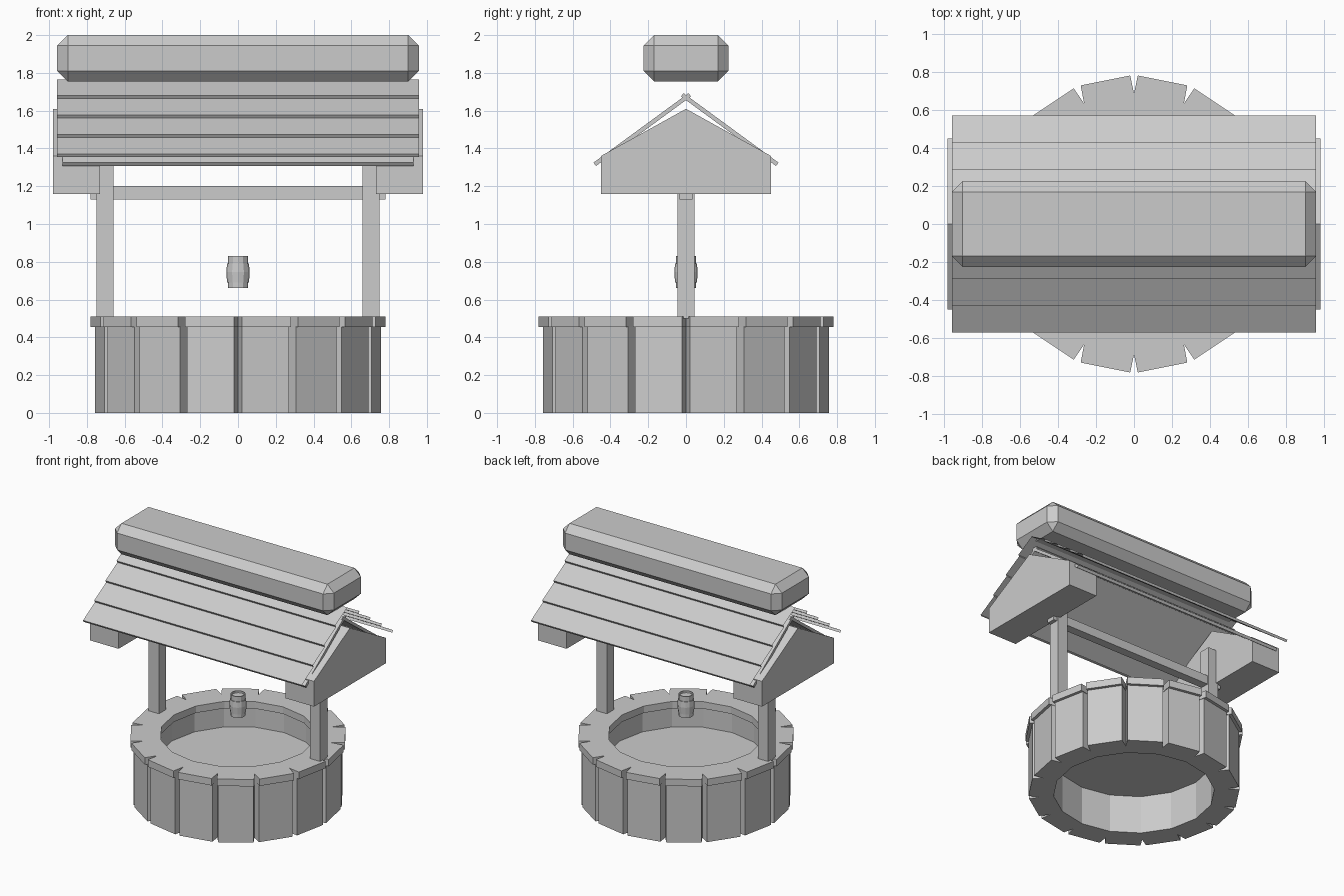
import bpy, bmesh
from math import sin, cos, pi, hypot

if "Cube" in bpy.data.objects:
    bpy.data.objects.remove(bpy.data.objects["Cube"])


def finish(bm, name, fix=True):
    if fix:
        bmesh.ops.recalc_face_normals(bm, faces=bm.faces)
    me = bpy.data.meshes.new(name)
    bm.to_mesh(me)
    bm.free()
    ob = bpy.data.objects.new(name, me)
    bpy.context.collection.objects.link(ob)
    return ob


def box(name, lo, hi, bevel=0):
    bm = bmesh.new()
    bmesh.ops.create_cube(bm, size=1)
    for v in bm.verts:
        v.co = [(a + b) / 2 + c * (b - a) for a, b, c in zip(lo, hi, v.co)]
    if bevel:
        bmesh.ops.bevel(bm, geom=bm.edges[:], offset=bevel, segments=1,
                        affect='EDGES', profile=0.5)
    return finish(bm, name)


def extrude_x(name, profile, x0, x1, closed=True):
    """Sweep a (y, z) profile along x; an open profile makes a bare sheet."""
    bm = bmesh.new()
    a = [bm.verts.new((x0, y, z)) for y, z in profile]
    b = [bm.verts.new((x1, y, z)) for y, z in profile]
    n = len(a)
    for i in range(n if closed else n - 1):
        j = (i + 1) % n
        bm.faces.new((a[i], b[i], b[j], a[j]))
    if closed:
        bm.faces.new(a)
        bm.faces.new(b)
    return finish(bm, name, closed)


def stone_ring(name, r_in, r_notch, r_out, z0, z1, n=16, gap=0.02):
    """Ring of stone blocks with a V-shaped joint between neighbours."""
    bm = bmesh.new()
    step, d = 2 * pi / n, gap / r_out

    def pair(r, t):
        return [bm.verts.new((r * cos(t), r * sin(t), z)) for z in (z0, z1)]

    inner = [pair(r_in, k * step) for k in range(n)]
    notch = [pair(r_notch, k * step) for k in range(n)]
    for k in range(n):
        m = (k + 1) % n
        c0 = pair(r_out, k * step + d)
        c1 = pair(r_out, (k + 1) * step - d)
        loop = [inner[k], notch[k], c0, c1, notch[m], inner[m]]
        for p, q in ((1, 2), (2, 3), (3, 4), (5, 0)):
            p, q = loop[p], loop[q]
            bm.faces.new((p[0], q[0], q[1], p[1]))
        bm.faces.new([p[0] for p in reversed(loop)])
        bm.faces.new([p[1] for p in loop])
    return finish(bm, name)


def lathe(name, profile, n, z_off=0):
    """Revolve (radius, z) points; both ends are capped."""
    bm = bmesh.new()
    rings = [[bm.verts.new((r * cos(2 * pi * k / n), r * sin(2 * pi * k / n), z + z_off))
              for k in range(n)] for r, z in profile]
    for a, b in zip(rings, rings[1:]):
        for k in range(n):
            m = (k + 1) % n
            bm.faces.new((a[k], a[m], b[m], b[k]))
    bm.faces.new(rings[0])
    bm.faces.new(rings[-1])
    return finish(bm, name)


# Stone base and capping rim
stone_ring("well_wall", 0.578, 0.675, 0.757, 0, 0.455)
stone_ring("well_rim", 0.562, 0.685, 0.78, 0.455, 0.51)

# Water surface
bm = bmesh.new()
bmesh.ops.create_circle(bm, cap_ends=True, segments=16, radius=0.578)
for v in bm.verts:
    v.co.z = 0.30
finish(bm, "water", False)

# Hanging bucket, with a recessed top
lathe("bucket", [(0.054, 0.66), (0.054, 0.69), (0.058, 0.69), (0.062, 0.745),
                 (0.058, 0.79), (0.054, 0.79), (0.054, 0.83), (0.046, 0.83),
                 (0.046, 0.815)], 12)

# Posts, gable blocks
gable = [(-0.45, 1.16), (0.45, 1.16), (0.45, 1.36), (0, 1.61), (-0.45, 1.36)]
for side, s in (("right", 1), ("left", -1)):
    xs = sorted((s * 0.66, s * 0.75))
    box(side + "_post", (xs[0], -0.045, 0.50), (xs[1], 0.045, 1.43))
    xs = sorted((s * 0.73, s * 0.98))
    extrude_x(side + "_gable", gable, *xs)

# Cross beam
box("cross_beam", (-0.78, -0.034, 1.13), (0.78, 0.034, 1.20))

# Roof boards (thin slabs crossing at the ridge) and stepped plank sheets above
y0, z0, y1, z1 = 0.483, 1.316, -0.02, 1.684
L = hypot(y1 - y0, z1 - z0)
ny, nz = (z1 - z0) / L * 0.011, (y0 - y1) / L * 0.011
board = [(y0 - ny, z0 - nz), (y0 + ny, z0 + nz), (y1 + ny, z1 + nz), (y1 - ny, z1 - nz)]
planks = []
for i in range(4):
    y, z = 0.57 - 0.14 * i, 1.37 + 0.1035 * i
    planks += [(y - 0.01, z - 0.016), (y, z)]
planks.append((0, 1.766))
for side, s in (("back", 1), ("front", -1)):
    extrude_x(side + "_roof_board", [(s * y, z) for y, z in board], -0.93, 0.93)
    sheet = [(s * y, z) for y, z in planks]
    # point order keeps the sheet normals facing outward
    extrude_x(side + "_roof_planks", sheet if s < 0 else sheet[::-1], -0.957, 0.957, closed=False)

# Chamfered ridge beam
box("ridge_beam", (-0.957, -0.225, 1.755), (0.957, 0.225, 2.0), bevel=0.056)
